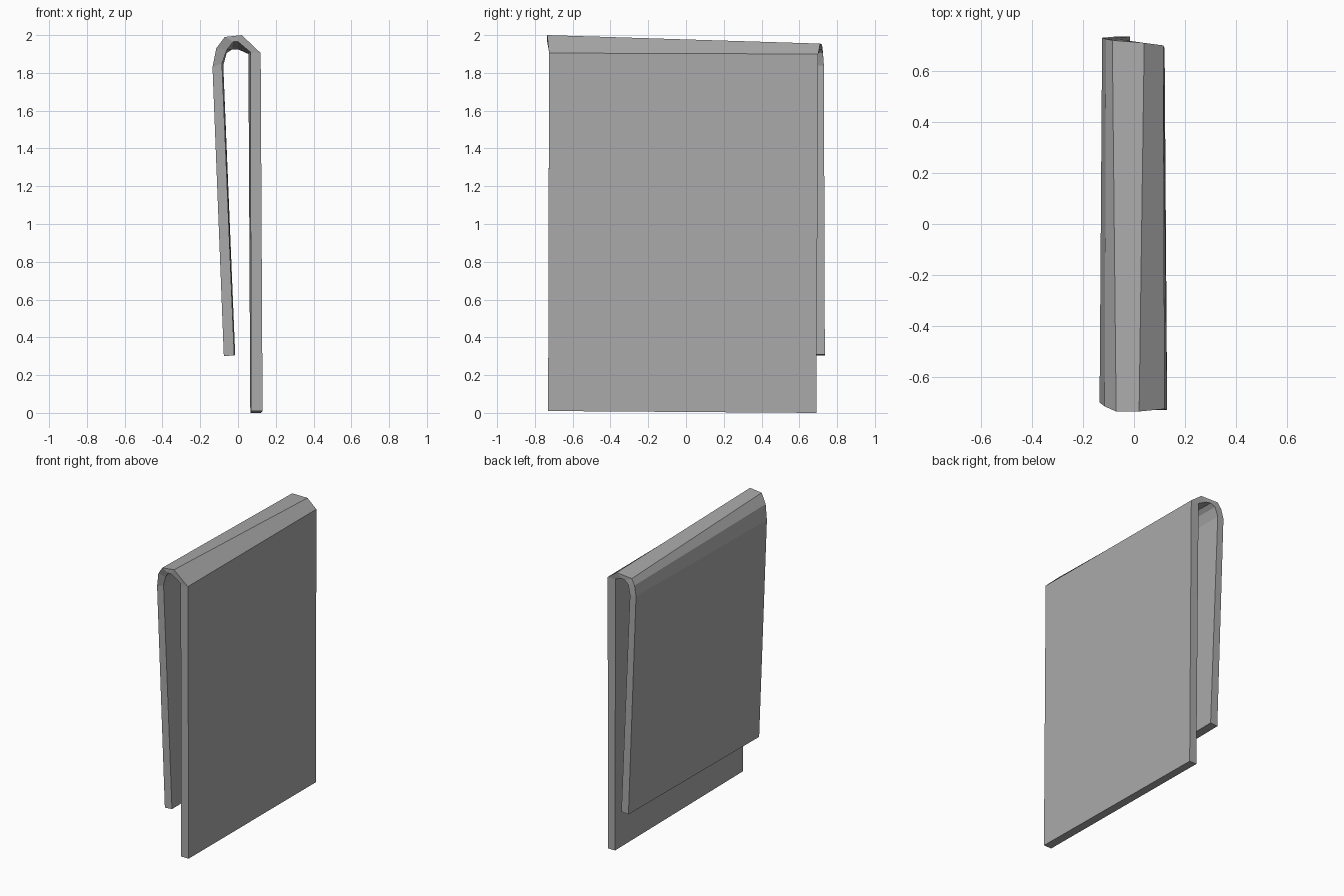
import bpy
import bmesh

# Remove the default cube only
default_cube = bpy.data.objects.get("Cube")
if default_cube:
    bpy.data.objects.remove(default_cube, do_unlink=True)


def make_material(name, grey):
    """Plain flat colour for viewport and render."""
    material = bpy.data.materials.new(name)
    material.use_nodes = True
    colour = (grey, grey, grey, 1.0)
    material.diffuse_color = colour
    material.node_tree.nodes["Principled BSDF"].inputs["Base Color"].default_value = colour
    return material


# Cross-sections (x, z) running from the long panel over the fold to the short panel
FRONT_OUTER = [(.13, .01), (.12, 1.905), (.02, 2), (-.07, 1.99), (-.115, 1.93), (-.135, 1.83), (-.075, .3)]
FRONT_INNER = [(.07, .01), (.065, 1.91), (0, 1.965), (-.025, 1.965), (-.06, 1.92), (-.085, 1.85), (-.02, .305)]
BACK_OUTER = [(.12, 0), (.115, 1.9), (.04, 1.955), (-.085, 1.95), (-.11, 1.91), (-.125, 1.84), (-.07, .305)]
BACK_INNER = [(.065, 0), (.055, 1.9), (0, 1.925), (-.03, 1.925), (-.06, 1.905), (-.078, 1.84), (-.015, .31)]

# Depth of each cross-section point, as the sheet ends are slightly skewed
FRONT_Y = [-.73, -.725, -.735, -.735, -.715, -.7, -.7]
BACK_Y = [.69, .7, .71, .72, .725, .73, .735]


def add_section(bm, profile, depths):
    return [bm.verts.new((x, y, z)) for (x, z), y in zip(profile, depths)]


def build_folded_sheet(name, material):
    """Loft the thick folded sheet between its front and back sections."""
    bm = bmesh.new()
    front_outer = add_section(bm, FRONT_OUTER, FRONT_Y)
    front_inner = add_section(bm, FRONT_INNER, FRONT_Y)
    back_outer = add_section(bm, BACK_OUTER, BACK_Y)
    back_inner = add_section(bm, BACK_INNER, BACK_Y)

    # Outer skin, inner skin and the two end rims
    strips = [(front_outer, back_outer), (back_inner, front_inner),
              (front_inner, front_outer), (back_outer, back_inner)]
    for first, second in strips:
        for i in range(len(first) - 1):
            bm.faces.new((first[i], first[i + 1], second[i + 1], second[i]))

    # Bottom edges of both panels
    for i in (0, -1):
        bm.faces.new((front_outer[i], back_outer[i], back_inner[i], front_inner[i]))

    bmesh.ops.recalc_face_normals(bm, faces=bm.faces)
    mesh = bpy.data.meshes.new(name)
    bm.to_mesh(mesh)
    bm.free()
    mesh.materials.append(material)
    sheet = bpy.data.objects.new(name, mesh)
    bpy.context.collection.objects.link(sheet)
    return sheet


build_folded_sheet("folded_sheet", make_material("mid grey", 0.4))
